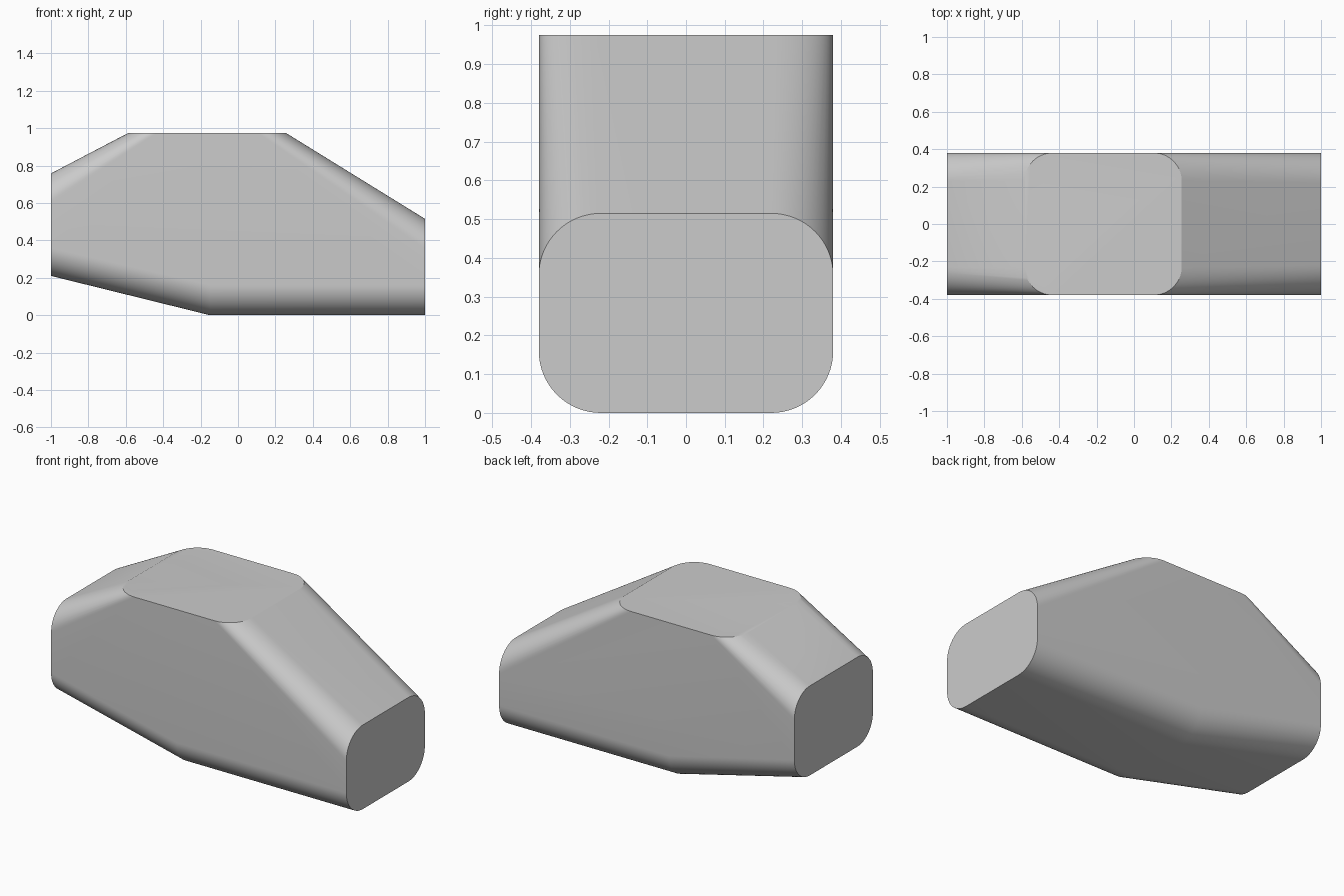
import bpy, bmesh, math
from mathutils import Vector

cube = bpy.data.objects.get("Cube")
if cube:
    bpy.data.objects.remove(cube, do_unlink=True)

HALF_WIDTH = 0.38
SEGMENTS = 16


def rounded_rect(low, high, radius):
    """Outline in (y, along) with rounded corners, as pairs."""
    points = []
    for corner, (sy, end, sa) in enumerate(((1, high, 1), (-1, high, 1), (-1, low, -1), (1, low, -1))):
        cy, ca = sy * (HALF_WIDTH - radius), end - sa * radius
        for i in range(SEGMENTS + 1):
            a = math.pi / 2 * (corner + i / SEGMENTS)
            points.append((cy + radius * math.cos(a), ca + radius * math.sin(a)))
    return points


# Outlines of the two ends, the flat roof and the kink underneath
points = [Vector((-1, y, z)) for y, z in rounded_rect(0.21, 0.758, 0.15)]
points += [Vector((1, y, z)) for y, z in rounded_rect(0, 0.515, 0.16)]
points += [Vector((x, y, 0.975)) for y, x in rounded_rect(-0.585, 0.255, 0.15)]
points += [Vector((-0.15, y, z)) for y, z in rounded_rect(0, 0.6, 0.16) if z < 0.3]

# Skin stretched over the outlines
bm = bmesh.new()
for p in points:
    bm.verts.new(p)
hull = bmesh.ops.convex_hull(bm, input=bm.verts)
loose = [v for v in bm.verts if not v.link_faces]
bmesh.ops.delete(bm, geom=loose, context='VERTS')
bmesh.ops.remove_doubles(bm, verts=bm.verts, dist=0.0005)
bmesh.ops.dissolve_limit(bm, angle_limit=math.radians(0.2), verts=bm.verts, edges=bm.edges)
bmesh.ops.recalc_face_normals(bm, faces=bm.faces)
mesh = bpy.data.meshes.new("body_shell")
bm.to_mesh(mesh)
bm.free()
body = bpy.data.objects.new("body_shell", mesh)
bpy.context.collection.objects.link(body)

# Plain grey
colour = (0.6, 0.6, 0.6, 1)
grey = bpy.data.materials.new("plain_grey")
grey.use_nodes = True
grey.diffuse_color = colour
grey.node_tree.nodes["Principled BSDF"].inputs["Base Color"].default_value = colour
mesh.materials.append(grey)

bpy.ops.object.select_all(action='DESELECT')
body.select_set(True)
bpy.context.view_layer.objects.active = body
bpy.ops.object.shade_smooth_by_angle(angle=math.radians(30))
